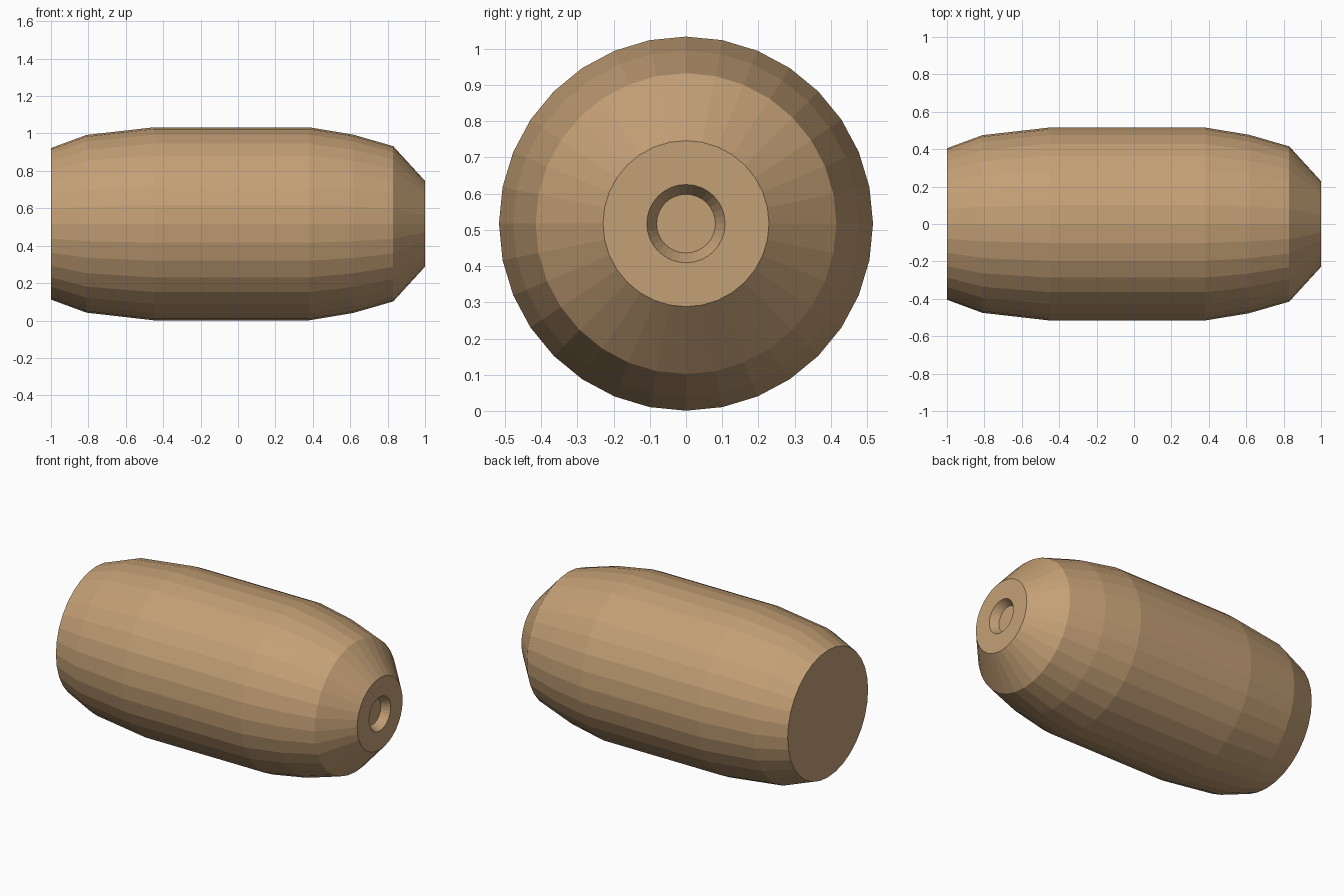
import bpy, bmesh, math

if "Cube" in bpy.data.objects:
    bpy.data.objects.remove(bpy.data.objects["Cube"])

SIDES = 32
CENTRE_Z = 0.517

# (x, radius) from the flat back, over the belly, to the recessed front hole
PROFILE = [(-1.0, 0.405), (-0.81, 0.475), (-0.45, 0.516), (0.38, 0.516),
           (0.615, 0.477), (0.83, 0.415), (1.0, 0.229), (1.0, 0.108), (0.95, 0.081)]

bm = bmesh.new()
rings = []
for x, r in PROFILE:
    rings.append([bm.verts.new((x, r * math.sin(2 * math.pi * i / SIDES),
                                CENTRE_Z + r * math.cos(2 * math.pi * i / SIDES)))
                  for i in range(SIDES)])

# side walls
for a, b in zip(rings, rings[1:]):
    for i in range(SIDES):
        j = (i + 1) % SIDES
        bm.faces.new((a[i], a[j], b[j], b[i]))

# flat back cap and floor of the hole
bm.faces.new(rings[0])
bm.faces.new(rings[-1])
bmesh.ops.recalc_face_normals(bm, faces=bm.faces)

mesh = bpy.data.meshes.new("barrel_body")
bm.to_mesh(mesh)
bm.free()
body = bpy.data.objects.new("barrel_body", mesh)
bpy.context.collection.objects.link(body)

# tan colour
tan = bpy.data.materials.new("tan")
tan.diffuse_color = (0.55, 0.35, 0.18, 1)
tan.use_nodes = True
tan.node_tree.nodes["Principled BSDF"].inputs["Base Color"].default_value = tan.diffuse_color
mesh.materials.append(tan)
